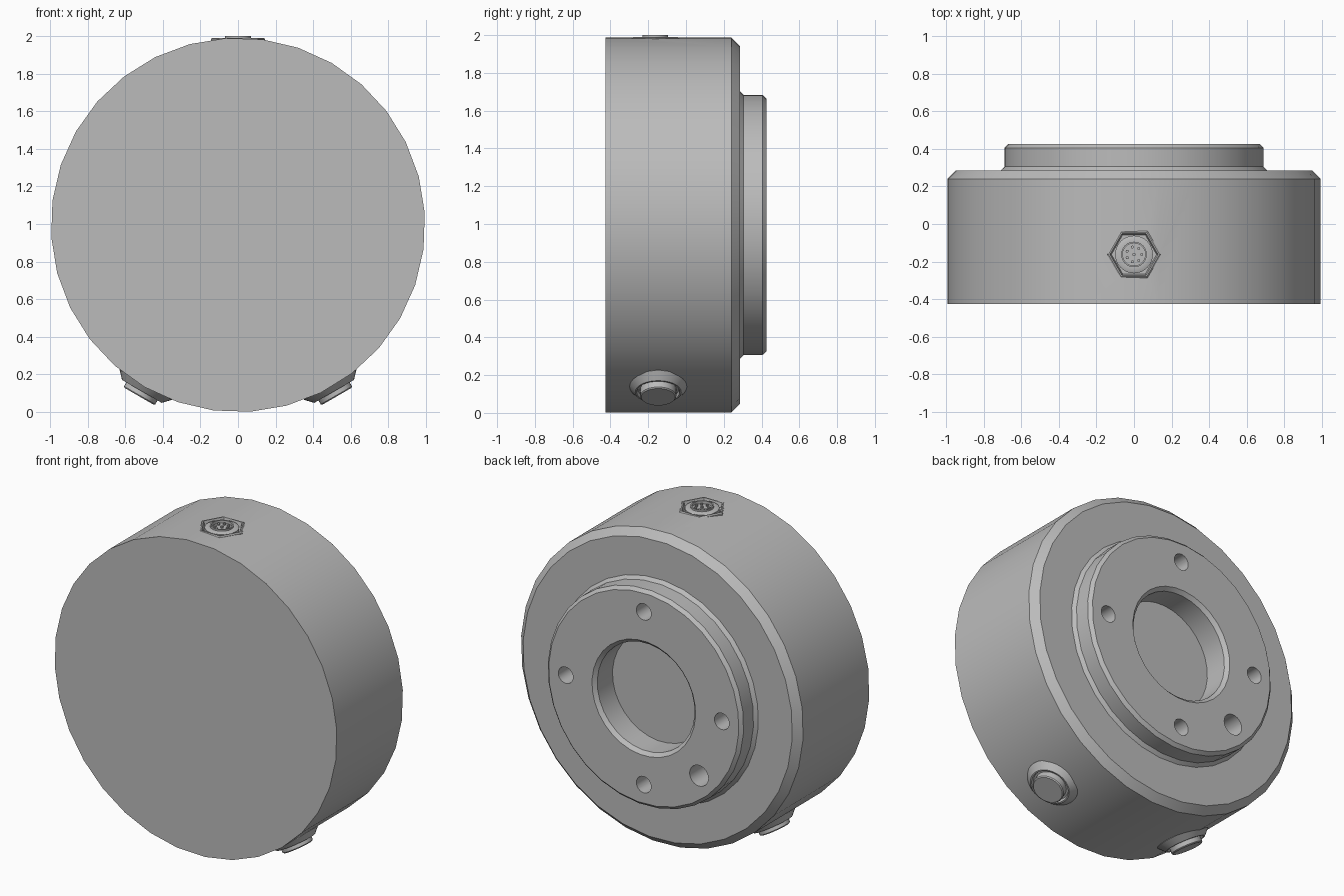
import bpy, bmesh
from math import cos, sin, pi, radians
from mathutils import Matrix, Vector

if "Cube" in bpy.data.objects:
    bpy.data.objects.remove(bpy.data.objects["Cube"], do_unlink=True)

grey = bpy.data.materials.new("machined_grey")
grey.use_nodes = True
colour = (0.5, 0.5, 0.5, 1)
grey.diffuse_color = colour
grey.node_tree.nodes["Principled BSDF"].inputs["Base Color"].default_value = colour

CENTRE = 0.995   # height of the main axis
BACK = Matrix.Translation((0, 0, CENTRE)) @ Matrix.Rotation(radians(-90), 4, 'X')


def lathe(name, profile, sides, matrix, phase=0.0):
    """Turn a (radius, height) profile round the local z axis."""
    bm = bmesh.new()
    rings = []
    for r, h in profile:
        if r == 0:
            rings.append([bm.verts.new((0, 0, h))])
        else:
            rings.append([bm.verts.new((r * cos(phase + 2 * pi * i / sides),
                                        r * sin(phase + 2 * pi * i / sides), h))
                          for i in range(sides)])
    for a, b in zip(rings, rings[1:]):
        if len(a) == 1 or len(b) == 1:
            # flat end cap
            bm.faces.new(b if len(a) == 1 else a)
            continue
        for i in range(sides):
            j = (i + 1) % sides
            bm.faces.new((a[i], a[j], b[j], b[i]))
    for v in [v for v in bm.verts if not v.link_faces]:
        bm.verts.remove(v)
    bmesh.ops.recalc_face_normals(bm, faces=bm.faces)
    bm.transform(matrix)
    mesh = bpy.data.meshes.new(name)
    bm.to_mesh(mesh)
    bm.free()
    mesh.materials.append(grey)
    obj = bpy.data.objects.new(name, mesh)
    bpy.context.collection.objects.link(obj)
    return obj


def activate(obj):
    bpy.ops.object.select_all(action='DESELECT')
    obj.select_set(True)
    bpy.context.view_layer.objects.active = obj


def cut(target, cutter):
    cutter.hide_render = True
    mod = target.modifiers.new("cut", 'BOOLEAN')
    mod.operation = 'DIFFERENCE'
    mod.solver = 'EXACT'
    mod.object = cutter
    activate(target)
    bpy.ops.object.modifier_apply(modifier=mod.name)
    bpy.data.objects.remove(cutter, do_unlink=True)


def smooth(obj):
    activate(obj)
    bpy.ops.object.shade_smooth_by_angle(angle=radians(30))


# Drum with chamfered back edge, raised boss and blind bore
housing = lathe("housing", [
    (0, -0.425), (0.995, -0.425), (0.995, 0.24), (0.95, 0.285),
    (0.71, 0.285), (0.69, 0.305), (0.69, 0.405), (0.67, 0.425),
    (0.365, 0.425), (0.343, 0.403), (0.343, 0.25), (0, 0.25)],
    32, BACK, radians(-3.75))

# Bolt holes round the bore, plus one larger hole
for degrees, radius in ((0, 0.052), (90, 0.052), (180, 0.052), (270, 0.052), (225, 0.066)):
    a = radians(degrees)
    place = Matrix.Translation((0.55 * cos(a), 0, 0.55 * sin(a))) @ BACK
    cut(housing, lathe("hole_cutter", [(0, 0.27), (radius, 0.27), (radius, 0.5), (0, 0.5)],
                       24, place))

# Pocket for the socket on top
TOP = Matrix.Translation((0, -0.162, 0))
cut(housing, lathe("pocket_cutter", [(0, 1.945), (0.138, 1.945), (0.138, 2.1), (0, 2.1)], 6, TOP))
smooth(housing)

# Hexagonal rim, round socket and its pins
smooth(lathe("socket_hex_rim", [
    (0, 1.93), (0.144, 1.93), (0.144, 1.984), (0.136, 1.99), (0.128, 1.99),
    (0.12, 1.96), (0, 1.96)], 6, TOP))
smooth(lathe("socket_ring", [
    (0, 1.95), (0.1, 1.95), (0.1, 1.984), (0.085, 1.99), (0.068, 1.99),
    (0.068, 2.0), (0.06, 2.0), (0.06, 1.982), (0, 1.982)], 32, TOP))
pin = [(0, 1.97), (0.008, 1.97), (0.008, 1.993), (0, 1.993)]
spots = [(0, 0)] + [(0.04 * cos(2 * pi * k / 7), 0.04 * sin(2 * pi * k / 7)) for k in range(7)]
for n, (x, y) in enumerate(spots):
    smooth(lathe(f"socket_pin_{n + 1}", pin, 10, TOP @ Matrix.Translation((x, y, 0))))

# Two buttons with sloped collars on the lower sides
for side, angle in (("left", 150), ("right", -150)):
    place = (Matrix.Translation((0, -0.147, CENTRE))
             @ Matrix.Rotation(radians(angle), 4, 'Y'))
    smooth(lathe(f"{side}_button_collar", [
        (0, 0.94), (0.16, 0.94), (0.16, 0.982), (0.122, 1.022), (0.114, 1.022),
        (0.108, 1.005), (0, 1.005)], 32, place))
    smooth(lathe(f"{side}_button", [
        (0, 0.97), (0.096, 0.97), (0.096, 1.046), (0.09, 1.052), (0, 1.052)], 32, place))
